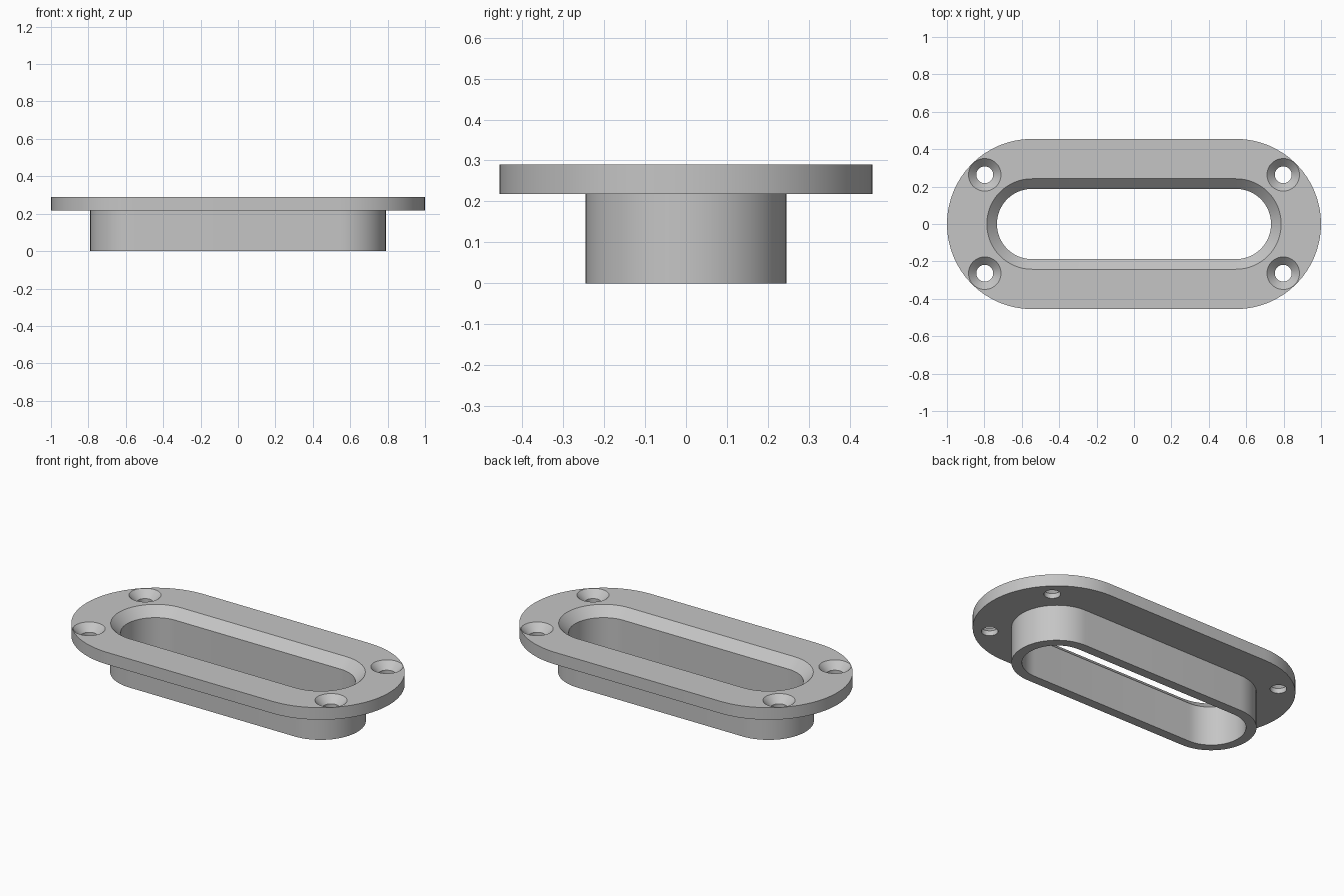
import bpy
import bmesh
from math import pi, cos, sin, radians

cube = bpy.data.objects.get("Cube")
if cube:
    bpy.data.objects.remove(cube, do_unlink=True)

# Plain grey finish
grey = bpy.data.materials.new("satin_grey")
grey.use_nodes = True
colour = (0.56, 0.56, 0.56, 1)
grey.diffuse_color = colour
grey.node_tree.nodes["Principled BSDF"].inputs["Base Color"].default_value = colour

HALF_STRAIGHT = 0.545
STEPS = 32


def slot_ring(bm, radius, z):
    """Ring of vertices around a slot outline with rounded ends."""
    ring = []
    for side, start in ((1, -pi / 2), (-1, pi / 2)):
        for i in range(STEPS + 1):
            a = start + pi * i / STEPS
            ring.append(bm.verts.new(
                (side * HALF_STRAIGHT + radius * cos(a), radius * sin(a), z)))
    return ring


def circle_ring(bm, x, y, radius, z):
    n = 2 * STEPS
    return [bm.verts.new((x + radius * cos(2 * pi * i / n),
                          y + radius * sin(2 * pi * i / n), z)) for i in range(n)]


def bridge(bm, a, b):
    for i in range(len(a)):
        j = (i + 1) % len(a)
        bm.faces.new((a[i], a[j], b[j], b[i]))


def finish(bm, name):
    bmesh.ops.recalc_face_normals(bm, faces=bm.faces[:])
    mesh = bpy.data.meshes.new(name)
    bm.to_mesh(mesh)
    bm.free()
    mesh.materials.append(grey)
    obj = bpy.data.objects.new(name, mesh)
    bpy.context.collection.objects.link(obj)
    return obj


# Flange and collar: one closed section (radius, height) carried round the slot
section = [(0.245, 0), (0.245, 0.218), (0.455, 0.218), (0.455, 0.29),
           (0.242, 0.29), (0.188, 0.236), (0.188, 0)]
bm = bmesh.new()
rings = [slot_ring(bm, r, z) for r, z in section]
for k, ring in enumerate(rings):
    bridge(bm, ring, rings[(k + 1) % len(rings)])
bezel = finish(bm, "flanged_slot_bezel")

# Countersunk screw holes at the four corners
bm = bmesh.new()
hole = [(0.045, 0.19), (0.045, 0.248), (0.087, 0.29), (0.087, 0.33)]
for x in (-0.798, 0.798):
    for y in (-0.263, 0.263):
        rings = [circle_ring(bm, x, y, r, z) for r, z in hole]
        for a, b in zip(rings, rings[1:]):
            bridge(bm, a, b)
        bm.faces.new(rings[0])
        bm.faces.new(rings[-1])
cutter = finish(bm, "screw_hole_cutter")
cutter.hide_render = True

cut = bezel.modifiers.new("screw_holes", 'BOOLEAN')
cut.operation = 'DIFFERENCE'
cut.solver = 'EXACT'
cut.object = cutter

bpy.ops.object.select_all(action='DESELECT')
bezel.select_set(True)
bpy.context.view_layer.objects.active = bezel
bpy.ops.object.modifier_apply(modifier=cut.name)
bpy.data.objects.remove(cutter, do_unlink=True)

# Smooth rounds, crisp edges
bpy.ops.object.shade_smooth_by_angle(angle=radians(30))
